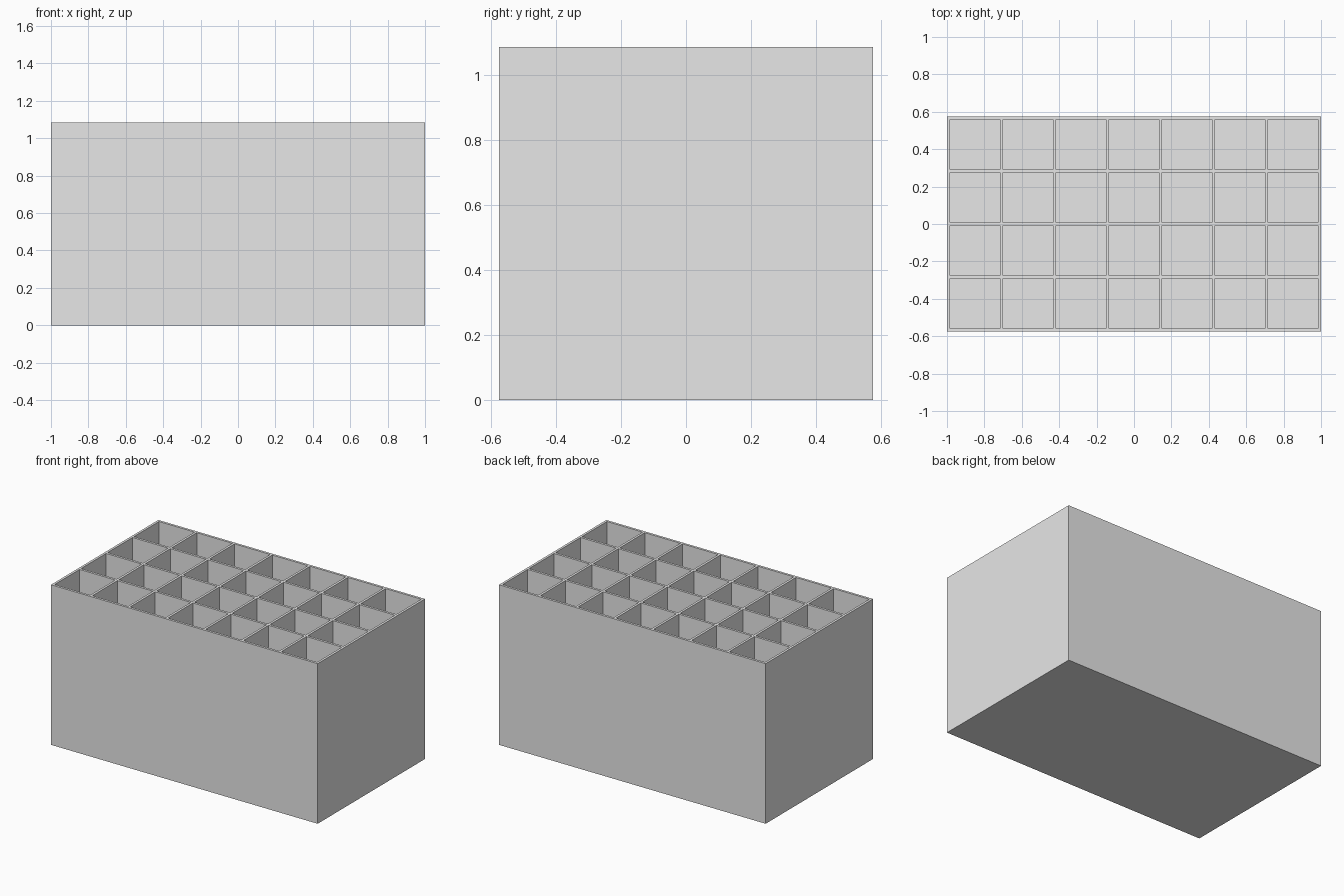
import bpy
import bmesh

default_cube = bpy.data.objects.get("Cube")
if default_cube:
    bpy.data.objects.remove(default_cube, do_unlink=True)

COLUMNS, ROWS = 7, 4
HEIGHT = 1.085
WALL = 0.0163
PITCH = (2.0 - WALL) / COLUMNS
FLOOR = WALL

grey = bpy.data.materials.new("plain_grey")
grey.use_nodes = True
colour = (0.8, 0.8, 0.8, 1.0)
grey.diffuse_color = colour
grey.node_tree.nodes["Principled BSDF"].inputs["Base Color"].default_value = colour


def grid_lines(count):
    """Outer edges plus both sides of every wall along one axis."""
    start = -(count * PITCH + WALL) / 2
    return [start + i * PITCH + side for i in range(count + 1) for side in (0, WALL)]


xs, ys = grid_lines(COLUMNS), grid_lines(ROWS)
bm = bmesh.new()

# Rim sheet: wall tops and cell openings share one grid
verts = [[bm.verts.new((x, y, HEIGHT)) for y in ys] for x in xs]
cells = []
for i in range(len(xs) - 1):
    for j in range(len(ys) - 1):
        face = bm.faces.new((verts[i][j], verts[i + 1][j],
                             verts[i + 1][j + 1], verts[i][j + 1]))
        if i % 2 and j % 2:
            cells.append(face)

# Outer walls and underside
border = [e for e in bm.edges if e.is_boundary]
skirt = bmesh.ops.extrude_edge_only(bm, edges=border)["geom"]
for v in skirt:
    if isinstance(v, bmesh.types.BMVert):
        v.co.z = 0
bottom_edges = [e for e in bm.edges if e.is_boundary]
bmesh.ops.contextual_create(bm, geom=bottom_edges)

# Compartments: push each opening down to the floor
pockets = bmesh.ops.extrude_discrete_faces(bm, faces=cells)["faces"]
for face in pockets:
    for v in face.verts:
        v.co.z = FLOOR

# Merge the flat strips into clean planes
bmesh.ops.recalc_face_normals(bm, faces=bm.faces[:])
bmesh.ops.dissolve_limit(bm, angle_limit=0.01, verts=bm.verts[:], edges=bm.edges[:])

mesh = bpy.data.meshes.new("compartment_box")
bm.to_mesh(mesh)
bm.free()
mesh.materials.append(grey)
box = bpy.data.objects.new("compartment_box", mesh)
bpy.context.collection.objects.link(box)
